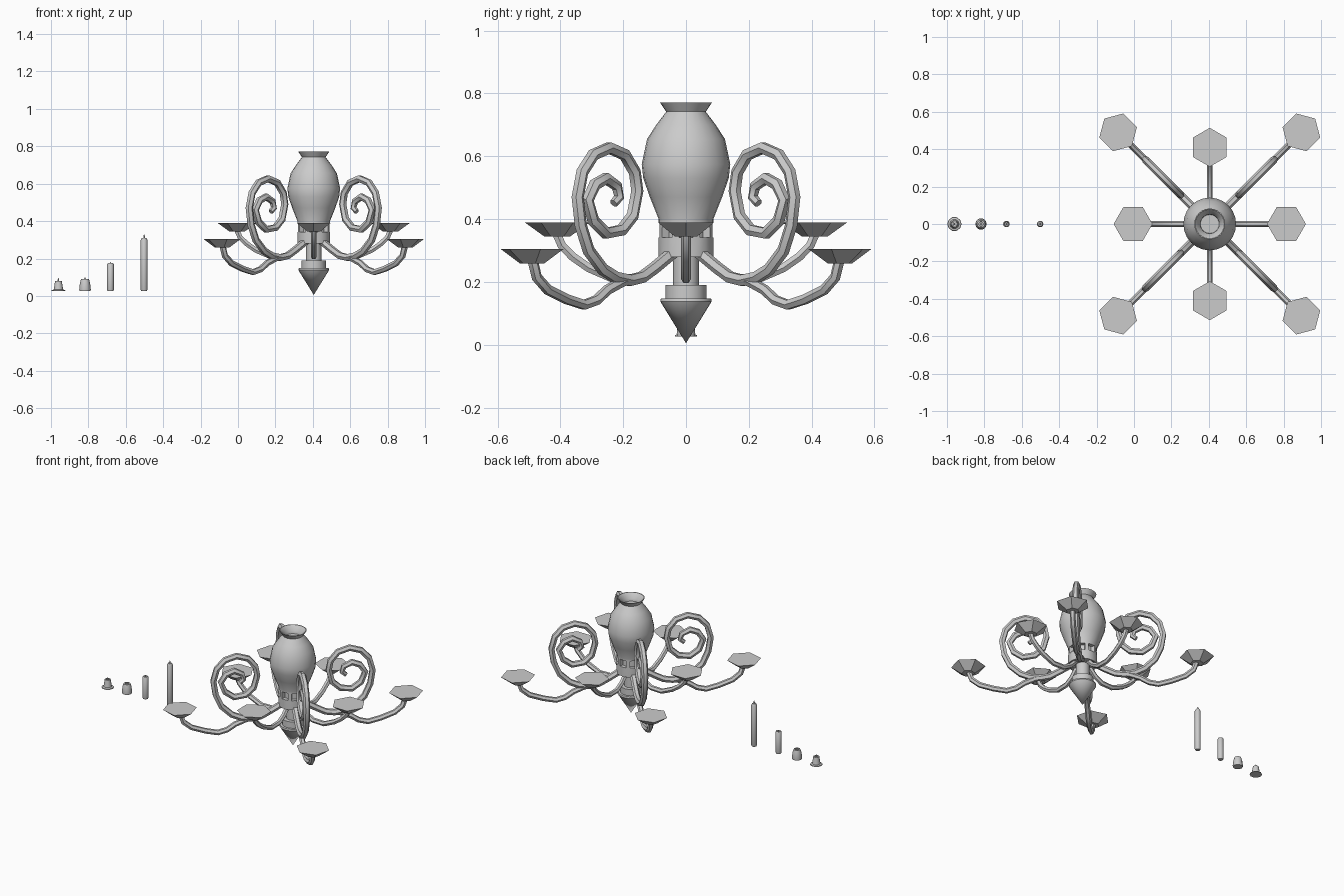
import bpy, bmesh, math
from mathutils import Matrix

if "Cube" in bpy.data.objects:
    bpy.data.objects.remove(bpy.data.objects["Cube"])

CX = 0.405          # chandelier axis
DIAG = math.sqrt(2)  # radial stretch of the diagonal arms

grey = bpy.data.materials.new("plain grey")
grey.use_nodes = True
color = (0.6, 0.6, 0.6, 1)
grey.diffuse_color = color
grey.node_tree.nodes["Principled BSDF"].inputs["Base Color"].default_value = color


def link(name, data, loc=(0, 0, 0), angle=0, smooth=True):
    ob = bpy.data.objects.new(name, data)
    ob.location = loc
    ob.rotation_euler.z = angle
    bpy.context.collection.objects.link(ob)
    bpy.ops.object.select_all(action='DESELECT')
    ob.select_set(True)
    bpy.context.view_layer.objects.active = ob
    if smooth:
        bpy.ops.object.shade_smooth_by_angle(angle=math.radians(40))
    return ob


def lathe(name, profile, sides, loc=(0, 0, 0), smooth=True, edit=None):
    """Spin an (r, z) profile, listed bottom to top, and close its ends."""
    bm = bmesh.new()
    rings = []
    for r, z in profile:
        rings.append([bm.verts.new((r * math.cos(t), r * math.sin(t), z))
                      for t in (2 * math.pi * i / sides for i in range(sides))])
    for a, b in zip(rings, rings[1:]):
        for i in range(sides):
            j = (i + 1) % sides
            bm.faces.new((a[i], a[j], b[j], b[i]))
    bm.faces.new(rings[0][::-1])
    bm.faces.new(rings[-1])
    bmesh.ops.remove_doubles(bm, verts=bm.verts, dist=1e-5)
    if edit:
        edit(bm)
    me = bpy.data.meshes.new(name)
    bm.to_mesh(me)
    bm.free()
    me.materials.append(grey)
    return link(name, me, loc, 0, smooth)


def tube_mesh(name, points, radius, stretch=1):
    """Six sided tube along (r, z) points, or (r, z, thickness)."""
    cu = bpy.data.curves.new(name, 'CURVE')
    cu.dimensions = '3D'
    cu.bevel_depth = radius
    cu.bevel_resolution = 1
    cu.use_fill_caps = True
    sp = cu.splines.new('POLY')
    sp.points.add(len(points) - 1)
    for p, q in zip(sp.points, points):
        p.co = (q[0] * stretch, 0, q[1], 1)
        p.radius = q[2] if len(q) > 2 else 1
    cu.materials.append(grey)
    ob = link(name, cu, smooth=False)
    bpy.ops.object.convert(target='MESH')
    ob = bpy.context.view_layer.objects.active
    me = ob.data
    bpy.data.objects.remove(ob)
    return me


# Central body with eight recessed windows under the vase
def cut_windows(bm):
    faces = []
    for f in bm.faces:
        c = f.calc_center_median()
        if 0.345 < c.z < 0.385 and c.xy.length > 0.07:
            seg = int(math.degrees(math.atan2(c.y, c.x)) % 360 // 15)
            if seg % 3 != 1:
                faces.append(f)
    out = bmesh.ops.extrude_face_region(bm, geom=faces)
    bmesh.ops.delete(bm, geom=faces, context='FACES_ONLY')
    for v in out["geom"]:
        if isinstance(v, bmesh.types.BMVert):
            v.co.xy *= 0.72


lathe("vase_body", [
    (0.04, 0.28), (0.088, 0.28), (0.088, 0.342), (0.087, 0.388), (0.087, 0.4),
    (0.115, 0.47), (0.136, 0.53), (0.141, 0.575), (0.124, 0.655), (0.095, 0.7),
    (0.063, 0.742), (0.083, 0.772), (0.078, 0.772), (0.052, 0.742),
    (0.05, 0.725)], 24, (CX, 0, 0), edit=cut_windows)
lathe("stem", [(0.041, 0.185), (0.041, 0.285)], 16, (CX, 0, 0))
lathe("finial", [(0, 0.005), (0.082, 0.138), (0.08, 0.148), (0.065, 0.148),
                 (0.065, 0.19)], 24, (CX, 0, 0))

# Tubes for the four scrolls and both kinds of arm
scroll = tube_mesh("scroll", [
    (0.04, 0.295), (0.1, 0.245), (0.14, 0.215), (0.18, 0.205), (0.225, 0.215),
    (0.265, 0.24), (0.31, 0.3), (0.335, 0.38), (0.345, 0.47), (0.33, 0.55),
    (0.295, 0.605), (0.245, 0.627), (0.195, 0.605), (0.163, 0.55),
    (0.155, 0.49), (0.17, 0.41), (0.205, 0.365), (0.255, 0.355),
    (0.295, 0.395), (0.313, 0.46), (0.29, 0.51), (0.255, 0.53),
    (0.22, 0.505, 0.9), (0.213, 0.47, 0.85), (0.23, 0.45, 0.7)], 0.02, DIAG)
low_arm = tube_mesh("low_arm", [
    (0.17, 0.21), (0.205, 0.2), (0.25, 0.175), (0.285, 0.142), (0.325, 0.127),
    (0.38, 0.145), (0.44, 0.175), (0.475, 0.215), (0.487, 0.265)], 0.017, DIAG)
high_arm = tube_mesh("high_arm", [
    (0.05, 0.29), (0.1, 0.24), (0.15, 0.212), (0.23, 0.21), (0.31, 0.245),
    (0.36, 0.28), (0.395, 0.315), (0.41, 0.35)], 0.016)


def tray(name, radial, z, angle):
    ob = lathe(name, [(0.04, z - 0.046), (0.104, z)], 6,
               (CX + radial * math.cos(angle), radial * math.sin(angle), 0),
               smooth=False)
    ob.rotation_euler.z = angle


# Four low diagonal arms with scrolls, four high arms between them
for k in range(4):
    a = k * math.pi / 2
    d = a + math.pi / 4
    link(f"scroll_{k + 1}", scroll, (CX, 0, 0), d)
    link(f"low_arm_{k + 1}", low_arm, (CX, 0, 0), d)
    link(f"high_arm_{k + 1}", high_arm, (CX, 0, 0), a)
    tray(f"low_tray_{k + 1}", 0.49 * DIAG, 0.305, d)
    tray(f"high_tray_{k + 1}", 0.41, 0.39, a)


# Loose candles, from burnt down to tall
def candle(name, x, profile, wick):
    lathe(name, profile, 10, (x, 0, 0))
    top = profile[-1][1]
    lathe(name + "_wick", [(0.005, top - 0.01), (0.004, top + wick * 0.6),
                           (0.001, top + wick)], 6, (x, 0, 0))


candle("melted_candle", -0.96, [(0.038, 0.026), (0.036, 0.031), (0.025, 0.034),
                                (0.021, 0.06), (0.018, 0.08), (0.012, 0.081),
                                (0.011, 0.075)], 0.02)
candle("stub_candle", -0.818, [(0.03, 0.027), (0.031, 0.035), (0.027, 0.07),
                               (0.021, 0.09), (0.013, 0.091), (0.012, 0.085)], 0.015)
candle("short_candle", -0.682, [(0.016, 0.027), (0.018, 0.033), (0.018, 0.17),
                                (0.014, 0.175), (0.01, 0.168)], 0.013)
candle("tall_candle", -0.502, [(0.015, 0.027), (0.018, 0.033), (0.018, 0.298),
                               (0.012, 0.31)], 0.018)
